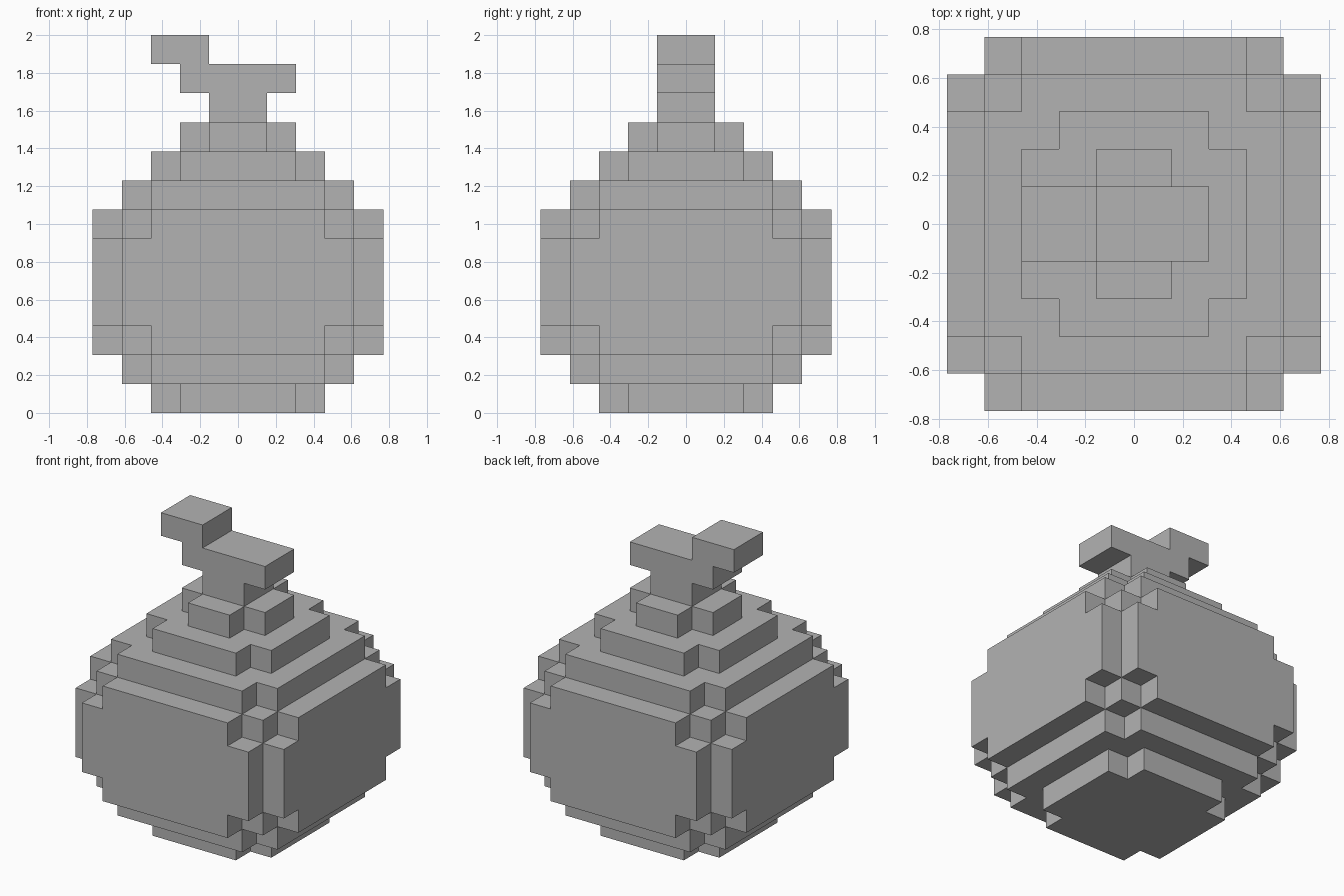
import bpy
import bmesh
from math import radians
from mathutils import Vector

if "Cube" in bpy.data.objects:
    bpy.data.objects.remove(bpy.data.objects["Cube"], do_unlink=True)

UNIT = 2 / 13  # edge of one block; the model is 13 blocks tall

grey = bpy.data.materials.new("plain_grey")
grey.use_nodes = True
colour = (0.45, 0.45, 0.45, 1)
grey.diffuse_color = colour
grey.node_tree.nodes["Principled BSDF"].inputs["Base Color"].default_value = colour


def block(x0, x1, y, z0, z1):
    """Cells of a box spanning -y to y in depth."""
    return {(i, j, k) for i in range(x0, x1) for j in range(-y, y) for k in range(z0, z1)}


def cross(long, short, z0, z1):
    """Cells of a square slab with its corners notched."""
    return block(-long, long, short, z0, z1) | block(-short, short, long, z0, z1)


def build(name, cells, solid):
    """Skin the exposed sides of the cells and merge flat areas."""
    bm = bmesh.new()
    for cell in cells:
        for axis in range(3):
            for side in (0, 1):
                beside = list(cell)
                beside[axis] += 2 * side - 1
                if tuple(beside) in solid:
                    continue
                u, v = (axis + 1) % 3, (axis + 2) % 3
                corners = []
                for a, b in ((0, 0), (1, 0), (1, 1), (0, 1)):
                    p = Vector(cell)
                    p[axis] += side
                    p[u] += a
                    p[v] += b
                    corners.append(bm.verts.new(p * UNIT))
                bm.faces.new(corners if side else corners[::-1])
    bmesh.ops.remove_doubles(bm, verts=bm.verts[:], dist=UNIT / 100)
    bmesh.ops.dissolve_limit(bm, angle_limit=radians(1), verts=bm.verts[:], edges=bm.edges[:])
    mesh = bpy.data.meshes.new(name)
    bm.to_mesh(mesh)
    bm.free()
    mesh.materials.append(grey)
    obj = bpy.data.objects.new(name, mesh)
    bpy.context.collection.objects.link(obj)


# Round stepped body: bulging middle, tapering to the foot and the shoulders
body = (cross(5, 4, 3, 6) | cross(5, 3, 2, 7) | block(-4, 4, 4, 2, 7)
        | cross(4, 3, 1, 8) | cross(3, 2, 0, 1) | cross(3, 2, 8, 9))
# Small collar around the stem
collar = cross(2, 1, 9, 10)
# Stem: neck, crossbar and raised tip on the right
stem = block(-1, 1, 1, 10, 11) | block(-2, 2, 1, 11, 12) | block(-3, -1, 1, 12, 13)

solid = body | collar | stem
for name, cells in (("body", body), ("collar", collar), ("stem", stem)):
    build(name, cells, solid)
